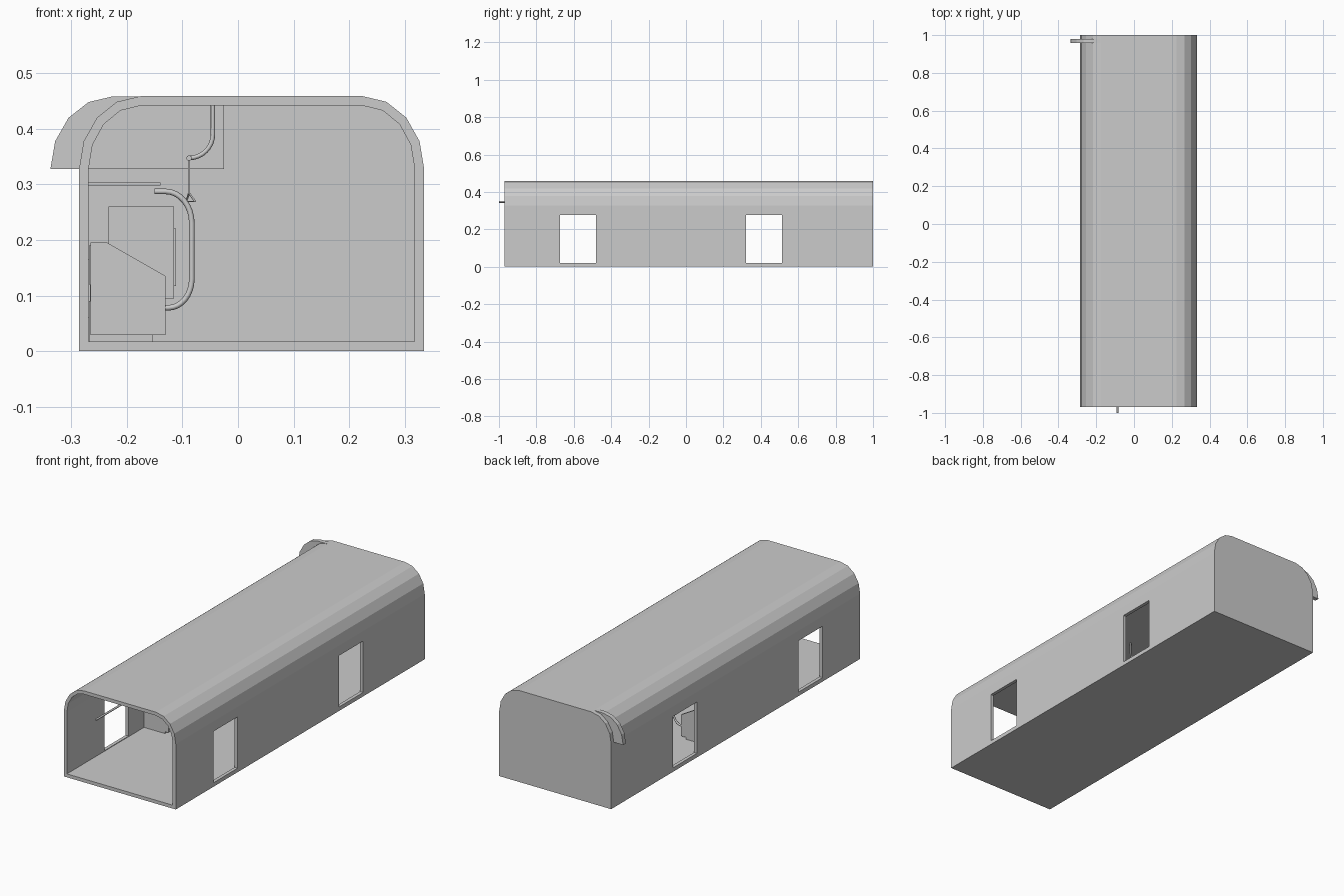
import bpy, bmesh, math

if "Cube" in bpy.data.objects:
    bpy.data.objects.remove(bpy.data.objects["Cube"])

def mesh_object(name, bm):
    bmesh.ops.recalc_face_normals(bm, faces=bm.faces)
    me = bpy.data.meshes.new(name)
    bm.to_mesh(me)
    bm.free()
    ob = bpy.data.objects.new(name, me)
    bpy.context.collection.objects.link(ob)
    return ob

def extrude_y(name, profile, y0, y1):
    """Solid from an (x, z) outline swept along y."""
    bm = bmesh.new()
    a = [bm.verts.new((x, y0, z)) for x, z in profile]
    b = [bm.verts.new((x, y1, z)) for x, z in profile]
    bm.faces.new(a)
    bm.faces.new(b)
    n = len(a)
    for i in range(n):
        j = (i + 1) % n
        bm.faces.new((a[i], a[j], b[j], b[i]))
    return mesh_object(name, bm)

def box(name, x0, x1, y0, y1, z0, z1):
    return extrude_y(name, [(x0, z0), (x1, z0), (x1, z1), (x0, z1)], y0, y1)

def arc(cx, cz, rx, rz, start, end, steps=4):
    angles = [math.radians(start + (end - start) * i / steps) for i in range(steps + 1)]
    return [(cx + rx * math.cos(t), cz + rz * math.sin(t)) for t in angles]

def tube(name, points, radius, closed=False, sides=2):
    cu = bpy.data.curves.new(name, 'CURVE')
    cu.dimensions = '3D'
    cu.bevel_depth = radius
    cu.bevel_resolution = sides
    cu.use_fill_caps = True
    sp = cu.splines.new('POLY')
    sp.points.add(len(points) - 1)
    for p, co in zip(sp.points, points):
        p.co = (*co, 1)
    sp.use_cyclic_u = closed
    ob = bpy.data.objects.new(name, cu)
    bpy.context.collection.objects.link(ob)
    bpy.ops.object.select_all(action='DESELECT')
    ob.select_set(True)
    bpy.context.view_layer.objects.active = ob
    bpy.ops.object.convert(target='MESH')
    bpy.ops.object.shade_smooth_by_angle(angle=math.radians(50))
    return bpy.context.object

def cut(target, cutter):
    m = target.modifiers.new("cut", 'BOOLEAN')
    m.operation = 'DIFFERENCE'
    m.solver = 'EXACT'
    m.object = cutter
    bpy.context.view_layer.objects.active = target
    bpy.ops.object.modifier_apply(modifier=m.name)
    bpy.data.objects.remove(cutter)

# Carriage shell: rounded roof, open front, closed back
CX, HW, SPRING = 0.0245, 0.31, 0.327
def section(inset):
    rx, rz = 0.11 - inset, 0.131 - inset
    xr, xl = CX + HW - 0.11, CX - HW + 0.11
    return ([(CX - HW + inset, inset), (CX + HW - inset, inset)]
            + arc(xr, SPRING, rx, rz, 0, 90) + arc(xl, SPRING, rx, rz, 90, 180))

shell = extrude_y("carriage_shell", section(0), -0.97, 1.0)
cut(shell, extrude_y("cavity_cutter", section(0.017), -1.1, 0.983))

# Doorways through both side walls
for y0 in (-0.673, 0.32):
    cut(shell, box("door_cutter", -0.5, 0.5, y0, y0 + 0.192, 0.02, 0.277))

# Overhead panel at the back, poking out through the left wall
extrude_y("overhead_panel", [(-0.337, SPRING), (-0.025, SPRING), (-0.025, 0.4575)]
          + arc(-0.226, SPRING, 0.111, 0.1305, 90, 180), 0.957, 0.979)

# Bench seat between the doors
Y0, Y1 = -0.365, 0.225
box("bench_base", -0.268, -0.153, Y0 + 0.005, Y1 - 0.005, 0.017, 0.09)
box("bench_cushion", -0.266, -0.133, Y0 + 0.01, Y1 - 0.01, 0.09, 0.12)
box("bench_back", -0.268, -0.245, Y0 + 0.01, Y1 - 0.01, 0.12, 0.19)
box("luggage_rack", -0.269, -0.139, Y0, Y1, 0.298, 0.303)

# Seat end partitions with curved grab poles
side = [(-0.265, 0.029), (-0.13, 0.029), (-0.13, 0.135), (-0.235, 0.195), (-0.265, 0.195)]
for tag, y in (("front", Y0), ("back", Y1 - 0.015)):
    extrude_y("seat_end_" + tag, side, y, y + 0.015)
    path = ([(-0.15, 0.287)] + arc(-0.13, 0.23, 0.047, 0.057, 90, 0, 8)
            + arc(-0.125, 0.13, 0.042, 0.052, 0, -90, 8) + [(-0.135, 0.078)])
    tube("grab_pole_" + tag, [(x, y + 0.0075, z) for x, z in path], 0.005)

# Cabinet behind the rear doorway with a thin door
box("cabinet", -0.233, -0.115, 0.6, 0.9, 0.095, 0.26)
box("cabinet_door", -0.116, -0.111, 0.63, 0.87, 0.117, 0.22)
box("wall_plate", -0.2685, -0.265, 0.6, 0.9, 0.06, 0.165)

# Handrail hung from the ceiling
tube("handrail", [(-0.088, -1.0, 0.347), (-0.088, 0.84, 0.347)], 0.005)
for i, y in enumerate((-0.6, -0.08, 0.44)):
    bend = arc(-0.088, 0.39, 0.043, 0.043, 0, -90, 8)
    tube(f"rail_hanger_{i}", [(-0.045, y, 0.443)] + [(x, y, z) for x, z in bend], 0.004)

# Straps with triangular grips
for i in range(5):
    y = -0.32 + 0.12 * i
    box(f"strap_{i}", -0.0895, -0.0865, y - 0.004, y + 0.004, 0.282, 0.345)
    tube(f"strap_grip_{i}", [(-0.088, y, 0.284), (-0.077, y - 0.016, 0.269),
                             (-0.093, y + 0.016, 0.269)], 0.002, True, 1)
